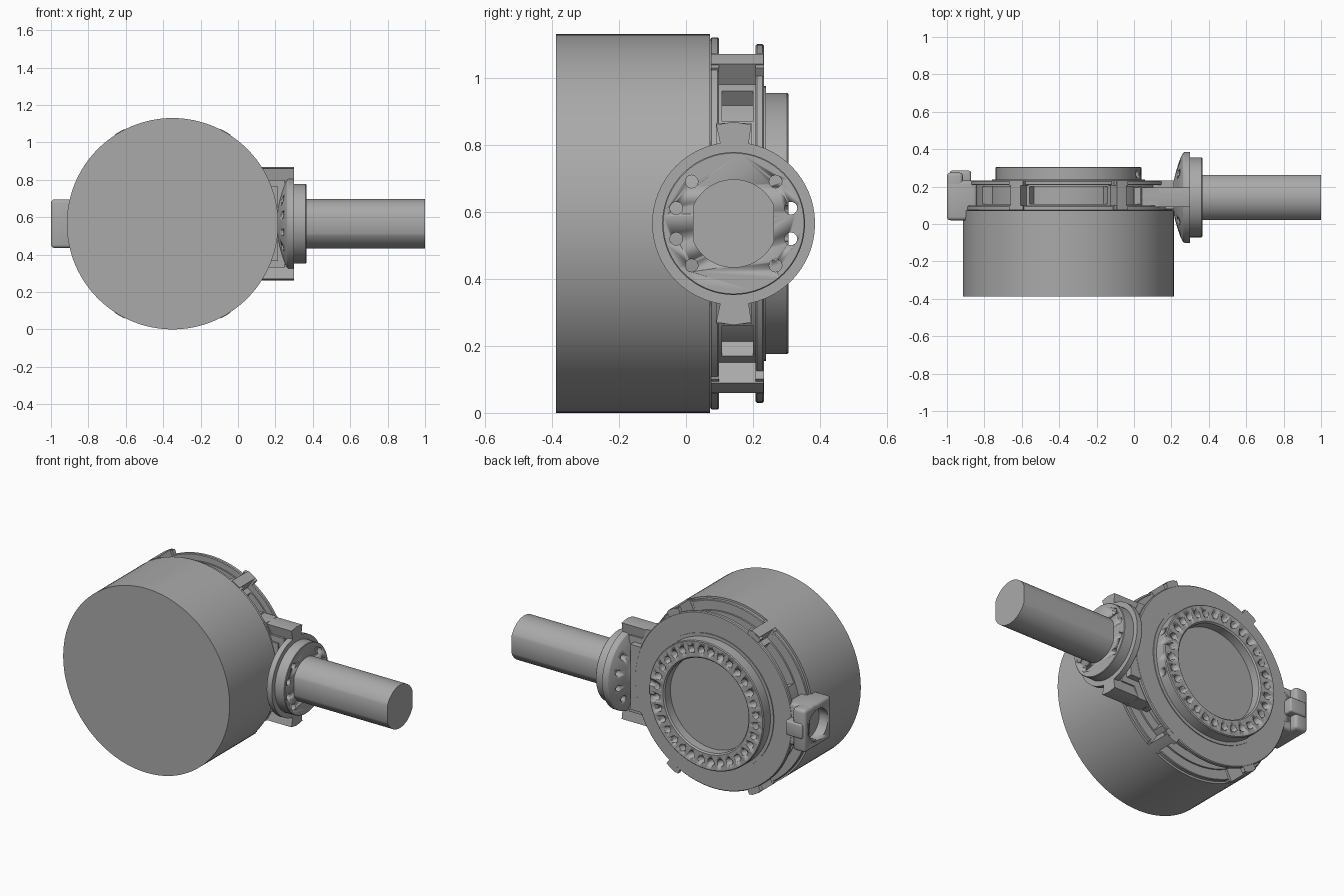
import bpy, bmesh, math
from mathutils import Matrix, Vector

if "Cube" in bpy.data.objects:
    bpy.data.objects.remove(bpy.data.objects["Cube"])

CX, CZ = -0.35, 0.565          # drum axis (along y)
SY, SZ = 0.142, 0.565          # shaft axis (along x)

grey = bpy.data.materials.new("machined grey")
grey.diffuse_color = (0.40, 0.40, 0.40, 1)
grey.use_nodes = True
grey.node_tree.nodes["Principled BSDF"].inputs["Base Color"].default_value = grey.diffuse_color


def finish(name, bm, angle=30):
    bmesh.ops.remove_doubles(bm, verts=bm.verts, dist=1e-5)
    bmesh.ops.recalc_face_normals(bm, faces=bm.faces)
    me = bpy.data.meshes.new(name)
    bm.to_mesh(me)
    bm.free()
    ob = bpy.data.objects.new(name, me)
    bpy.context.collection.objects.link(ob)
    me.materials.append(grey)
    bpy.ops.object.select_all(action='DESELECT')
    ob.select_set(True)
    bpy.context.view_layer.objects.active = ob
    bpy.ops.object.shade_smooth_by_angle(angle=math.radians(angle))
    return ob


def lathe(name, profile, axis, seg=96):
    """Revolve (position along axis, radius) points around the drum or shaft axis."""
    bm = bmesh.new()
    rings = []
    for t, r in profile:
        ring = []
        for i in range(seg):
            a = 2 * math.pi * i / seg
            c, s = r * math.cos(a), r * math.sin(a)
            ring.append(bm.verts.new((CX + c, t, CZ + s) if axis == 'Y' else (t, SY + c, SZ + s)))
        rings.append(ring)
    for lo, hi in zip(rings, rings[1:]):
        for i in range(seg):
            j = (i + 1) % seg
            bm.faces.new((lo[i], lo[j], hi[j], hi[i]))
    bm.faces.new(rings[0])
    bm.faces.new(rings[-1])
    return finish(name, bm)


def prism(name, pts, direction, bevel=0.0):
    """Extrude a planar 3D outline along a vector."""
    bm = bmesh.new()
    f = bm.faces.new([bm.verts.new(p) for p in pts])
    g = bmesh.ops.extrude_face_region(bm, geom=[f])
    bmesh.ops.translate(bm, vec=direction, verts=[v for v in g['geom'] if isinstance(v, bmesh.types.BMVert)])
    if bevel:
        bmesh.ops.recalc_face_normals(bm, faces=bm.faces)
        bmesh.ops.bevel(bm, geom=bm.edges[:], offset=bevel, segments=3, profile=0.5, affect='EDGES')
    return finish(name, bm)


def box(name, x, y, z, bevel=0.0):
    pts = [(x[0], y[0], z[0]), (x[1], y[0], z[0]), (x[1], y[0], z[1]), (x[0], y[0], z[1])]
    return prism(name, pts, (0, y[1] - y[0], 0), bevel)


def arc_block(name, r0, r1, a0, a1, y0, y1, n=12):
    """Solid arc segment around the drum axis, angles in degrees."""
    ang = [math.radians(a0 + (a1 - a0) * i / n) for i in range(n + 1)]
    path = [(r1, a) for a in ang] + [(r0, a) for a in reversed(ang)]
    return prism(name, [(CX + r * math.cos(a), y0, CZ + r * math.sin(a)) for r, a in path], (0, y1 - y0, 0))


def cut(target, holes, axis, seg=20):
    """Cut round holes: each is (start point, length, radius) along the axis."""
    bm = bmesh.new()
    for p, length, r in holes:
        if axis == 'Y':
            m = Matrix.Translation(Vector(p) + Vector((0, length / 2, 0))) @ Matrix.Rotation(math.pi / 2, 4, 'X')
        else:
            m = Matrix.Translation(Vector(p) + Vector((length / 2, 0, 0))) @ Matrix.Rotation(math.pi / 2, 4, 'Y')
        bmesh.ops.create_cone(bm, cap_ends=True, segments=seg, radius1=r, radius2=r, depth=length, matrix=m)
    cutter = finish("hole_cutter", bm)
    mod = target.modifiers.new("holes", 'BOOLEAN')
    mod.operation, mod.solver, mod.object = 'DIFFERENCE', 'EXACT', cutter
    bpy.context.view_layer.objects.active = target
    bpy.ops.object.modifier_apply(modifier=mod.name)
    bpy.data.objects.remove(cutter)


# Large plain drum
lathe("drum", [(-0.388, 0.565), (0.072, 0.565)], 'Y')

# Gear housing: two rims with a recessed core between them
lathe("housing", [(0.070, 0.545), (0.076, 0.555), (0.094, 0.555), (0.098, 0.551), (0.098, 0.495),
                  (0.108, 0.495), (0.108, 0.44), (0.200, 0.44), (0.200, 0.495), (0.208, 0.495),
                  (0.208, 0.531), (0.212, 0.535), (0.228, 0.535), (0.233, 0.530)], 'Y')

# Solid webs between the windows, and bolt bosses
for a0, a1 in ((53, 65), (115, 127), (-20, 38), (158, 202), (233, 245), (295, 307), (322, 340)):
    arc_block("window_web", 0.42, 0.495, a0, a1, 0.10, 0.207)
for a in (60, 120, 240, 300):
    boss = arc_block("bolt_boss", 0.47, 0.568, a - 3, a + 3, 0.074, 0.231, 4)
    arc_block("rear_boss", 0.47, 0.563, a - 4.5, a + 4.5, 0.207, 0.232, 4)
    arc_block("front_boss", 0.47, 0.563, a - 4.5, a + 4.5, 0.074, 0.099, 4)

# Rear turning ring with an open bore and a circle of holes
ring = lathe("output_ring", [(0.22, 0.41), (0.238, 0.41), (0.238, 0.39), (0.301, 0.39), (0.306, 0.385),
                             (0.306, 0.292), (0.298, 0.284), (0.245, 0.284)], 'Y')
holes = []
for i in range(32):
    a = 2 * math.pi * (i + 0.5) / 32
    holes.append(((CX + 0.338 * math.cos(a), 0.26, CZ + 0.338 * math.sin(a)), 0.1, 0.021))
cut(ring, holes, 'Y')

# Screw circle shared by the shaft flange and the clearance in the ring edge
screws = []
for a in (15, 45, 135, 165, 195, 225, 315, 345):
    r = math.radians(a)
    screws.append((SY + 0.177 * math.cos(r), SZ + 0.177 * math.sin(r)))
cut(ring, [((-0.01, y, z), 0.3, 0.021) for y, z in screws if y > SY], 'X')

# Neck joining housing and shaft flange
neck = [(0.0, -0.30), (0.13, -0.30), (0.16, -0.235), (0.25, -0.235),
        (0.25, 0.235), (0.16, 0.235), (0.13, 0.30), (0.0, 0.30)]
prism("neck", [(x, 0.09, SZ + z) for x, z in neck], (0, 0.105, 0))
box("neck_cover", (0.0, 0.215), (0.08, 0.232), (SZ - 0.20, SZ + 0.20))

# Flared shaft flange
flange = lathe("shaft_flange", [(0.19, 0.06), (0.212, 0.085), (0.222, 0.13), (0.237, 0.18), (0.25, 0.215),
                                (0.262, 0.238), (0.27, 0.243), (0.30, 0.243), (0.30, 0.213),
                                (0.362, 0.213), (0.365, 0.21)], 'X', 64)
cut(flange, [((0.205, y, z), 0.2, 0.019) for y, z in screws], 'X')

# Dovetail wings above and below the flange
for s in (1, -1):
    prism("dovetail_wing", [(0.04, 0.105, SZ + s * 0.225), (0.04, 0.185, SZ + s * 0.225),
                            (0.04, 0.195, SZ + s * 0.295), (0.04, 0.142, SZ + s * 0.303),
                            (0.04, 0.09, SZ + s * 0.295)], (0.26, 0, 0))

# Shaft with flats on both sides
half = math.acos(0.121 / 0.132)
outline = []
for start in (half, math.pi + half):
    for i in range(25):
        a = start + (math.pi - 2 * half) * i / 24
        outline.append((0.30, SY + 0.132 * math.cos(a), SZ + 0.132 * math.sin(a)))
prism("shaft", outline, (0.70, 0, 0))

# End block opposite the shaft, with a round socket
block = box("end_block", (-1.0, -0.84), (0.02, 0.232), (SZ - 0.13, SZ + 0.13), 0.018)
cap = box("end_block_top", (-1.0, -0.915), (0.15, 0.275), (SZ - 0.13, SZ + 0.13), 0.018)
for part in (block, cap):
    cut(part, [((-1.05, SY + 0.005, SZ), 0.11, 0.095)], 'X', 40)
box("end_block_tab", (-0.985, -0.872), (0.20, 0.285), (SZ - 0.045, SZ + 0.045), 0.01)
